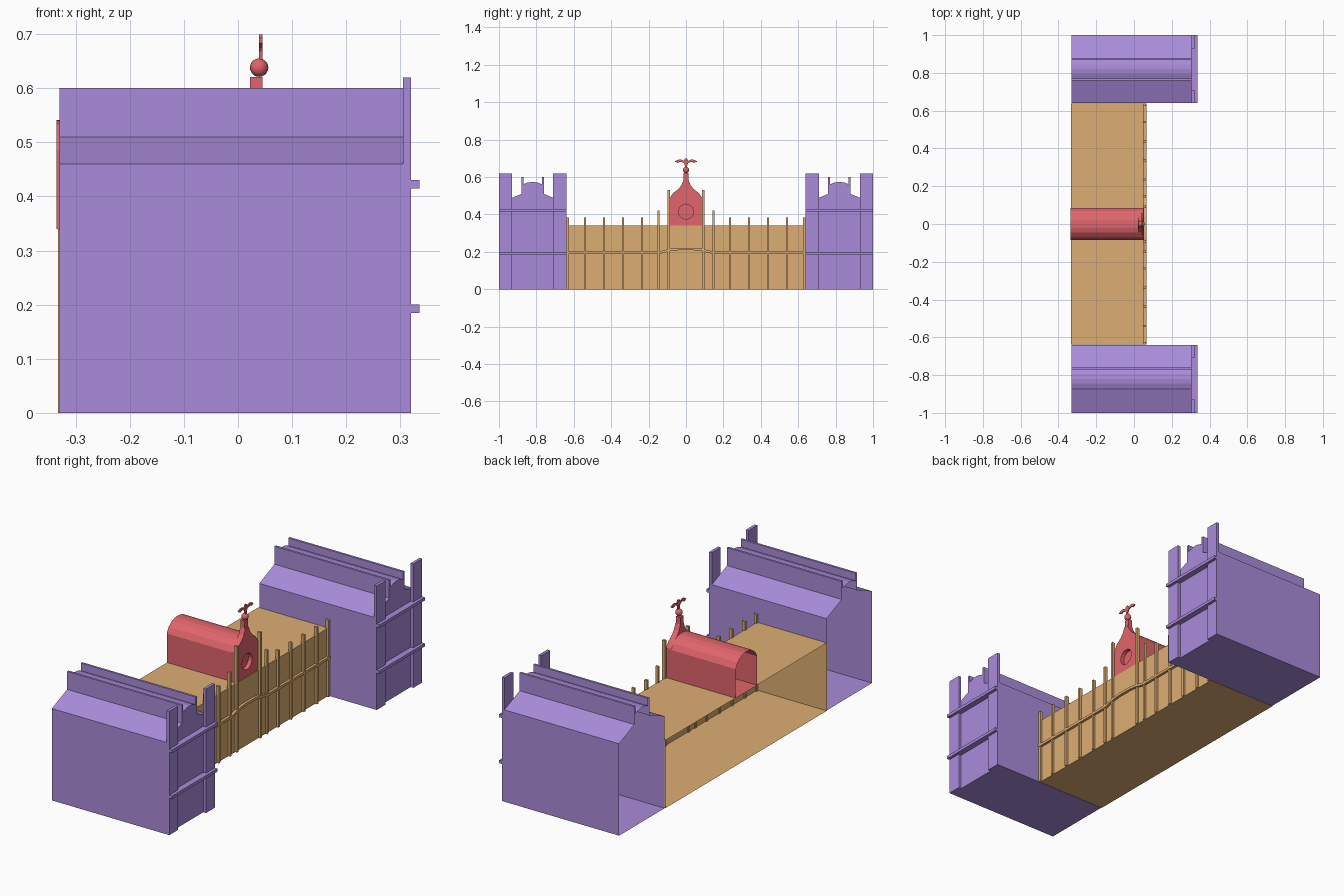
import bpy, bmesh, math

if "Cube" in bpy.data.objects:
    bpy.data.objects.remove(bpy.data.objects["Cube"])

def material(name, rgb):
    m = bpy.data.materials.new(name)
    m.diffuse_color = (*rgb, 1)
    m.use_nodes = True
    m.node_tree.nodes["Principled BSDF"].inputs["Base Color"].default_value = m.diffuse_color
    return m

PURPLE = material("purple", (0.40, 0.26, 0.70))
ORANGE = material("orange", (0.72, 0.42, 0.17))
RED = material("red", (0.75, 0.13, 0.15))

def finish(name, bm, mat):
    bmesh.ops.recalc_face_normals(bm, faces=bm.faces)
    me = bpy.data.meshes.new(name)
    bm.to_mesh(me)
    bm.free()
    me.materials.append(mat)
    ob = bpy.data.objects.new(name, me)
    bpy.context.collection.objects.link(ob)
    return ob

def prism(name, pts, x0, x1, mat, back=True, front=True):
    """Extrude a (y, z) outline along x, with optional end caps."""
    bm = bmesh.new()
    a = [bm.verts.new((x0, y, z)) for y, z in pts]
    b = [bm.verts.new((x1, y, z)) for y, z in pts]
    n = len(pts)
    for i in range(n):
        j = (i + 1) % n
        bm.faces.new((a[i], a[j], b[j], b[i]))
    if back:
        bm.faces.new(a[::-1])
    if front:
        bm.faces.new(b)
    return finish(name, bm, mat)

def block(name, x0, x1, y0, y1, z0, z1, mat, **caps):
    return prism(name, [(y0, z0), (y1, z0), (y1, z1), (y0, z1)], x0, x1, mat, **caps)

def mirrored(half, c=0):
    """Complete an outline given as (offset, z) for the positive side, bottom to top."""
    left = [(c - o, z) for o, z in reversed(half) if o > 0]
    return [(c + o, z) for o, z in half] + left

# End wings: hollow body open at the back, twin roof parapets with a shallow vault between
for s, side in ((-1, "near"), (1, "far")):
    c = 0.82 * s
    half = [(0.18, 0), (0.18, 0.46), (0.06, 0.51), (0.06, 0.6),
            (0.049, 0.6), (0.049, 0.562), (0.025, 0.571), (0, 0.574)]
    prism(side + "_wing", mirrored(half, c), -0.33, 0.305, PURPLE, back=False)
    for k, t in (("left", -1), ("right", 1)):
        y = c + t * 0.145
        block(f"{side}_wing_{k}_pilaster", 0.305, 0.32, y - 0.035, y + 0.035, 0, 0.62, PURPLE)
    for k, z in (("lower", 0.185), ("upper", 0.415)):
        block(f"{side}_wing_{k}_band", 0.305, 0.335, c - 0.18, c + 0.18, z, z + 0.015, PURPLE)

# Central hall: hollow, open at the back
block("hall", -0.333, 0.053, -0.638, 0.638, 0, 0.34, ORANGE, back=False)

# Facade posts, taller toward the middle
posts = [(0.632, 0.385), (0.54, 0.385), (0.438, 0.385), (0.337, 0.385),
         (0.235, 0.385), (0.147, 0.42), (0.092, 0.53)]
for i, (y, top) in enumerate(posts):
    for s in (-1, 1):
        block(f"facade_post_{i}_{'left' if s < 0 else 'right'}", 0.047, 0.063,
              s * y - 0.006, s * y + 0.006, 0, top, ORANGE)

# Facade band, arching over the entrance
path = [(0.638, 0.19), (0.14, 0.19), (0.08, 0.205), (0.04, 0.209)]
path = path + [(-y, z) for y, z in reversed(path)]
prism("facade_band", path + [(y, z + 0.013) for y, z in reversed(path)], 0.05, 0.066, ORANGE)

# Central vaulted roof hall, open at the back
vault = [(0.085, 0.34), (0.085, 0.485), (0.07, 0.512), (0.045, 0.532), (0.02, 0.54), (0, 0.541)]
prism("central_vault", mirrored(vault), -0.335, 0.024, RED, back=False, front=False)

# Central gable with ogee top and round recess
gable = [(0.085, 0.34), (0.085, 0.49), (0.068, 0.515), (0.042, 0.535), (0.025, 0.555), (0.013, 0.585)]
gable_ob = prism("central_gable", mirrored(gable), 0.022, 0.05, RED)
ring = [(0.04 * math.cos(a), 0.415 + 0.04 * math.sin(a))
        for a in (i * math.tau / 16 for i in range(16))]
cutter = prism("recess_cutter", ring, 0.03, 0.08, RED)
cutter.hide_render = True
cutter.hide_viewport = True
mod = gable_ob.modifiers.new("recess", "BOOLEAN")
mod.object = cutter
mod.operation = "DIFFERENCE"
mod.solver = "EXACT"

# Finial: pedestal, globe and spread-winged bird
block("finial_pedestal", 0.022, 0.045, -0.013, 0.013, 0.575, 0.621, RED)
bm = bmesh.new()
bmesh.ops.create_uvsphere(bm, u_segments=16, v_segments=10, radius=0.017)
bmesh.ops.translate(bm, verts=bm.verts, vec=(0.039, 0, 0.638))
for f in bm.faces:
    f.smooth = True
finish("finial_globe", bm, RED)
bird = [(0.006, 0.65), (0.007, 0.668), (0.014, 0.677), (0.03, 0.682), (0.043, 0.675),
        (0.06, 0.683), (0.046, 0.692), (0.028, 0.694), (0.012, 0.686), (0.006, 0.699)]
prism("finial_bird", mirrored(bird), 0.039, 0.045, RED)
